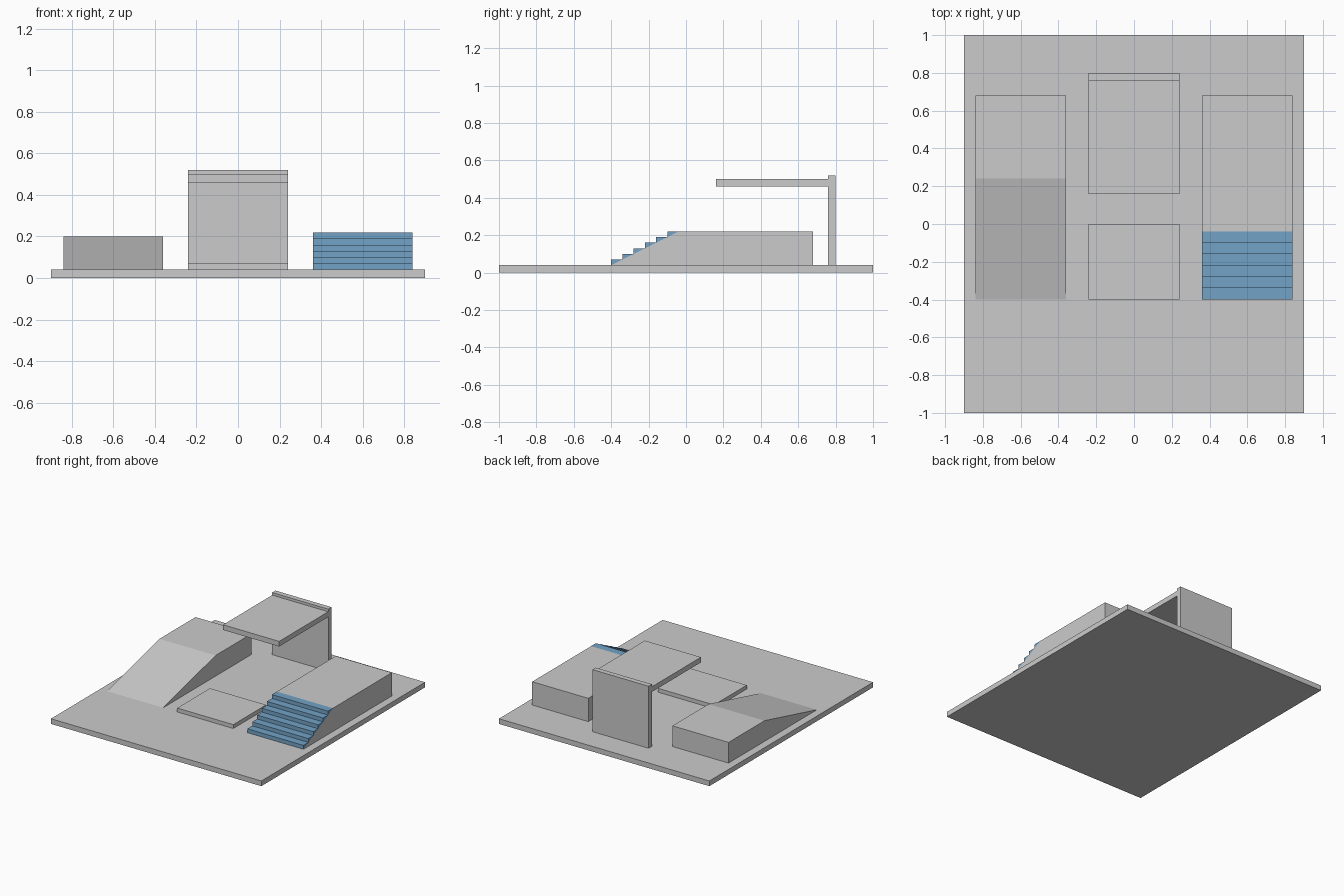
import bpy

if "Cube" in bpy.data.objects:
    bpy.data.objects.remove(bpy.data.objects["Cube"])


def prisms(name, profiles, x0, x1):
    """Extrude one or more closed (y, z) profiles from x0 to x1 into one object."""
    verts, faces = [], []
    for prof in profiles:
        b, n = len(verts), len(prof)
        verts += [(x, y, z) for x in (x0, x1) for y, z in prof]
        faces.append([b + i for i in reversed(range(n))])
        faces.append([b + n + i for i in range(n)])
        for i in range(n):
            j = (i + 1) % n
            faces.append([b + i, b + j, b + n + j, b + n + i])
    mesh = bpy.data.meshes.new(name)
    mesh.from_pydata(verts, [], faces)
    obj = bpy.data.objects.new(name, mesh)
    bpy.context.collection.objects.link(obj)
    return obj


def box(name, x0, x1, y0, y1, z0, z1):
    return prisms(name, [[(y0, z0), (y1, z0), (y1, z1), (y0, z1)]], x0, x1)


FLOOR = 0.04

# Ground plate
box("base_plate", -0.9, 0.9, -1, 1, 0, FLOOR)

# Left platform with long ramp
prisms("ramp_platform",
       [[(-0.4, FLOOR), (0.68, FLOOR), (0.68, 0.2), (0.24, 0.2)]], -0.84, -0.36)

# Centre: low pad, back wall and cantilevered roof
box("low_pad", -0.24, 0.24, -0.4, 0, FLOOR, 0.07)
box("back_wall", -0.24, 0.24, 0.76, 0.8, FLOOR, 0.52)
box("roof_slab", -0.24, 0.24, 0.16, 0.76, 0.46, 0.5)

# Right platform with sloped front carrying the stairs
prisms("stair_platform",
       [[(-0.4, FLOOR), (0.68, FLOOR), (0.68, 0.22), (-0.04, 0.22)]], 0.36, 0.84)

# Six blue wedge steps on the slope
run, rise = 0.06, 0.03
steps = []
for i in range(6):
    y, z = -0.4 + i * run, FLOOR + i * rise
    steps.append([(y, z), (y + run, z + rise), (y, z + rise)])
stairs = prisms("stair_steps", steps, 0.36, 0.84)
blue = bpy.data.materials.new("blue")
blue.diffuse_color = (0.17, 0.36, 0.56, 1)
blue.use_nodes = True
blue.node_tree.nodes["Principled BSDF"].inputs["Base Color"].default_value = blue.diffuse_color
stairs.data.materials.append(blue)
